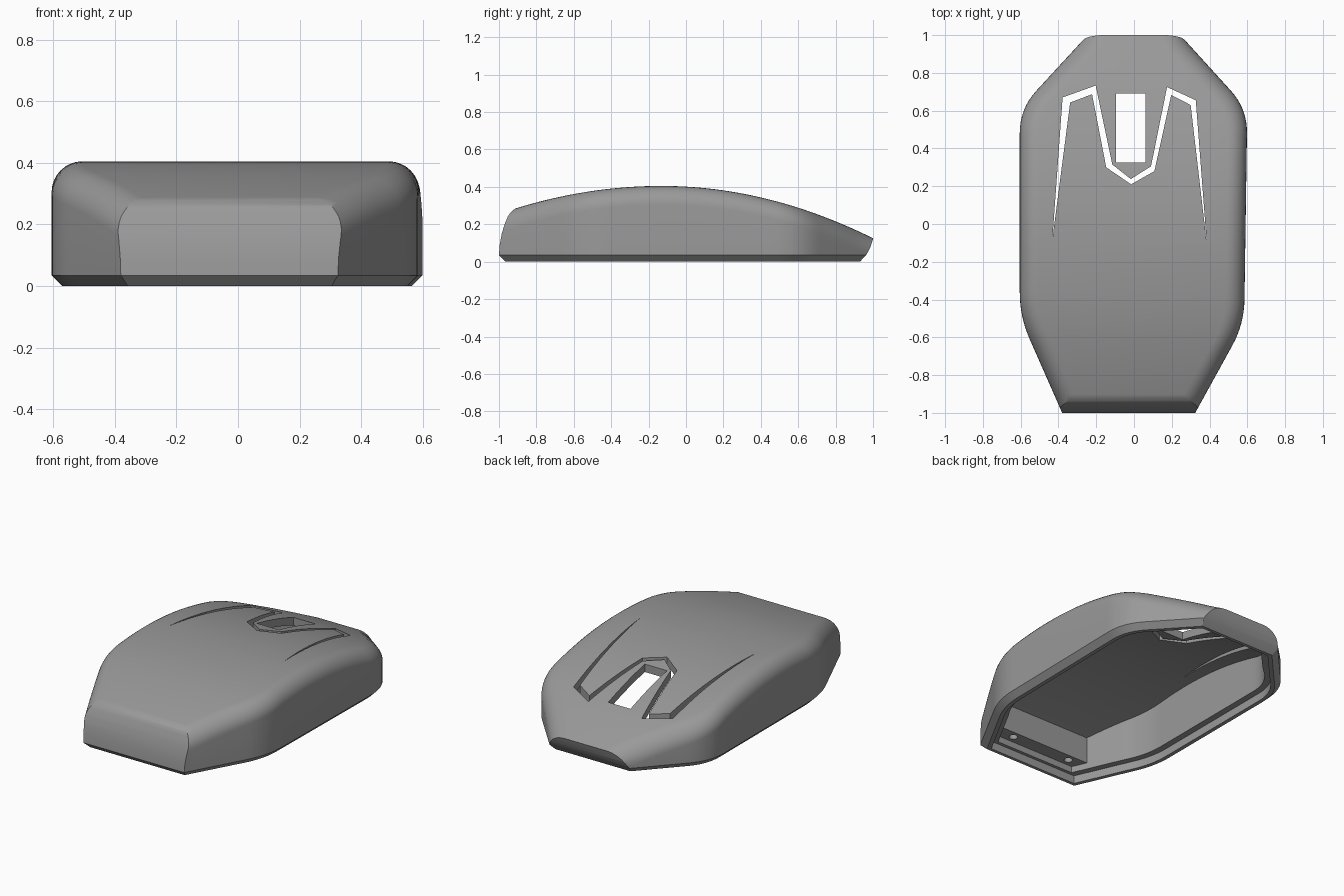
import bpy, bmesh, math
from mathutils import Vector

if "Cube" in bpy.data.objects:
    bpy.data.objects.remove(bpy.data.objects["Cube"])

grey = bpy.data.materials.new("mid grey")
grey.diffuse_color = (0.32, 0.32, 0.32, 1)
grey.use_nodes = True
grey.node_tree.nodes["Principled BSDF"].inputs["Base Color"].default_value = grey.diffuse_color


def make(name, bm):
    bmesh.ops.recalc_face_normals(bm, faces=bm.faces)
    me = bpy.data.meshes.new(name)
    bm.to_mesh(me)
    bm.free()
    me.materials.append(grey)
    ob = bpy.data.objects.new(name, me)
    bpy.context.collection.objects.link(ob)
    return ob


def prism(name, pts, axis, a, b):
    """Extrude a closed 2D profile along x or z."""
    bm = bmesh.new()
    place = (lambda p, t: (t, *p)) if axis == "x" else (lambda p, t: (*p, t))
    lo, hi = [[bm.verts.new(place(p, t)) for p in pts] for t in (a, b)]
    bm.faces.new(lo)
    bm.faces.new(hi)
    n = len(pts)
    for i in range(n):
        j = (i + 1) % n
        bm.faces.new((lo[i], lo[j], hi[j], hi[i]))
    return make(name, bm)


def fillet(pts, size, steps=8):
    """Round the inner corners of an open path."""
    out = [Vector(pts[0])]
    for a, b, c in zip(pts, pts[1:], pts[2:]):
        a, b, c = Vector(a), Vector(b), Vector(c)
        p = b + (a - b).normalized() * size
        q = b + (c - b).normalized() * size
        for i in range(steps + 1):
            t = i / steps
            out.append(p * (1 - t) ** 2 + b * 2 * t * (1 - t) + q * t * t)
    return out + [Vector(pts[-1])]


# plan outline of both sides, front to back
left = fillet([(-0.345, -1.08), (-0.605, -0.49), (-0.605, 0.61), (-0.2, 1.05)], 0.13)
right = fillet([(0.28, -1.08), (0.583, -0.53), (0.6, 0.61), (0.2, 1.05)], 0.13)


def side_x(path, y):
    for a, b in zip(path, path[1:]):
        if a.y <= y <= b.y:
            return a.x + (b.x - a.x) * (y - a.y) / (b.y - a.y)
    return path[-1].x if y > 0 else path[0].x


def slant(path, y):
    """Sideways stretch of an inset on the slanted parts of the outline."""
    s = (side_x(path, y + 0.015) - side_x(path, y - 0.015)) / 0.03
    return math.sqrt(1 + s * s)


def crown(y):
    d = y + 0.13
    return 0.405 - (0.197 if d < 0 else 0.219) * d * d


def loft(name, y0, y1, inset, top, base, radius=0, chamfer=0):
    """Skin cross-sections that follow the outline from y0 to y1."""
    ys = {y0, y1} | {round(y0 + (y1 - y0) * i / 40, 4) for i in range(41)}
    ys |= {round(p.y, 4) for p in left + right if y0 < p.y < y1}
    ordered = []
    for y in sorted(ys):
        if not ordered or y - ordered[-1] > 0.004:
            ordered.append(y)
    bm = bmesh.new()
    rings = []
    for y in ordered:
        z = top(y)
        half = [(chamfer, base)]
        if chamfer:
            half.append((0, base + chamfer))
        if radius:
            r = min(radius, 0.85 * (z - base - chamfer))
            for i in range(9):
                a = math.pi / 2 * i / 8
                half.append((r * (1 - math.cos(a)), z - r * (1 - math.sin(a))))
        else:
            half.append((0, z))
        ring = [(side_x(left, y) + (inset + d) * slant(left, y), y, h) for d, h in half]
        ring += [(side_x(right, y) - (inset + d) * slant(right, y), y, h)
                 for d, h in reversed(half)]
        rings.append([bm.verts.new(v) for v in ring])
    n = len(rings[0])
    for a, b in zip(rings, rings[1:]):
        for i in range(n):
            j = (i + 1) % n
            bm.faces.new((a[i], a[j], b[j], b[i]))
    bm.faces.new(rings[0])
    bm.faces.new(rings[-1])
    return make(name, bm)


def cut(target, tool, mode="DIFFERENCE"):
    mod = target.modifiers.new("cut", "BOOLEAN")
    mod.operation, mod.solver, mod.object = mode, "EXACT", tool
    bpy.context.view_layer.objects.active = target
    bpy.ops.object.modifier_apply(modifier=mod.name)
    bpy.data.objects.remove(tool)


# outer body, trimmed to the side profile at nose and tail
shell = loft("top_shell", -1.06, 1.04, 0, crown, 0, radius=0.1, chamfer=0.035)
profile = [(-0.965, -0.1), (-0.965, 0), (-1, 0.035), (-0.996, 0.09), (-0.985, 0.15),
           (-0.97, 0.2), (-0.952, 0.243), (-0.938, 0.263), (-0.92, 0.279), (-0.895, 0.295),
           (-0.86, 0.6), (1.1, 0.6), (1.1, 0.3), (1, 0.122), (0.985, 0.075),
           (0.965, 0.038), (0.93, 0), (0.93, -0.1)]
cut(shell, prism("side_profile", profile, "x", -1, 1), "INTERSECT")

# hollow inside, shallow front bay and recess for the base plate
cut(shell, loft("main_cavity", -0.835, 0.88, 0.1, lambda y: crown(y) - 0.05, -0.1))
cut(shell, loft("front_bay", -0.925, -0.8, 0.1, lambda y: 0.09, -0.1))
cut(shell, loft("plate_recess", -0.945, 0.91, 0.06, lambda y: 0.05, -0.1))

# screw holes in the front block
for x in (0.175, -0.24):
    hole = [(x + 0.025 * math.cos(i * math.pi / 8), -0.88 + 0.025 * math.sin(i * math.pi / 8))
            for i in range(16)]
    cut(shell, prism("screw_hole", hole, "z", -0.1, 0.17))

# wheel opening and the tapering decorative slot around it
wheel = [(-0.095, 0.325), (0.06, 0.325), (0.06, 0.69), (-0.095, 0.69)]
slot = [(-0.432, -0.08), (-0.378, 0.67), (-0.203, 0.733), (-0.115, 0.315), (-0.017, 0.238),
        (0.09, 0.305), (0.175, 0.725), (0.327, 0.655), (0.385, -0.1), (0.3, 0.63),
        (0.197, 0.683), (0.108, 0.28), (-0.015, 0.21), (-0.147, 0.3), (-0.222, 0.687),
        (-0.338, 0.643)]
cut(shell, prism("wheel_opening", wheel, "z", 0.1, 0.6))
cut(shell, prism("slot", slot, "z", 0.1, 0.6))

bpy.ops.object.select_all(action="DESELECT")
shell.select_set(True)
bpy.context.view_layer.objects.active = shell
bpy.ops.object.shade_smooth_by_angle(angle=math.radians(28))
